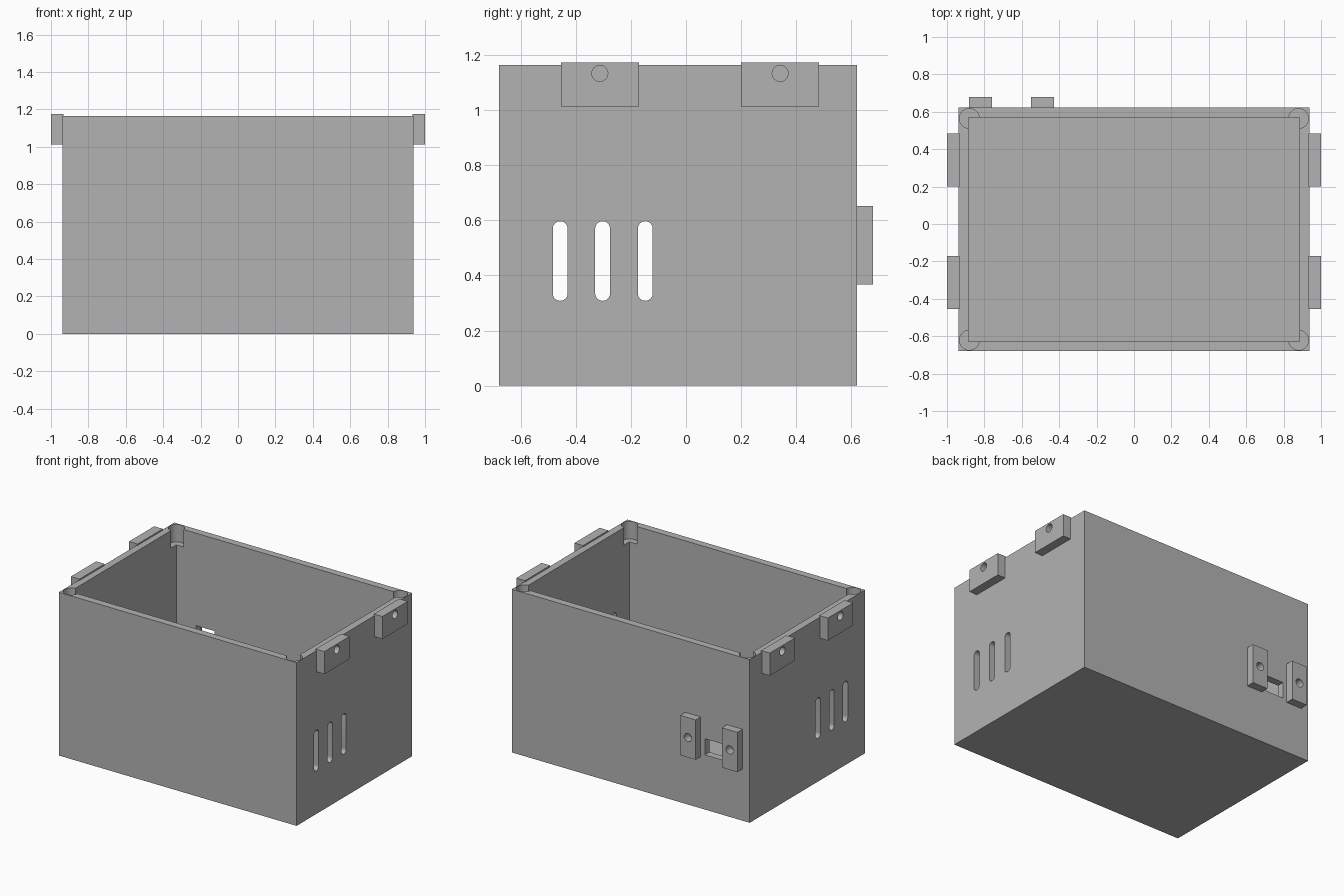
import bpy
from math import pi
from mathutils import Vector

if "Cube" in bpy.data.objects:
    bpy.data.objects.remove(bpy.data.objects["Cube"], do_unlink=True)

grey = bpy.data.materials.new("plain grey")
grey.use_nodes = True
COLOUR = (0.45, 0.45, 0.45, 1)
grey.diffuse_color = COLOUR
grey.node_tree.nodes["Principled BSDF"].inputs["Base Color"].default_value = COLOUR


def box(name, low, high):
    """Axis-aligned block between two corners."""
    low, high = Vector(low), Vector(high)
    bpy.ops.mesh.primitive_cube_add(size=1, location=(low + high) / 2)
    ob = bpy.context.object
    ob.name = name
    ob.scale = high - low
    bpy.ops.object.transform_apply(location=True, rotation=True, scale=True)
    ob.data.materials.append(grey)
    return ob


def rod(centre, radius, length, rotation=(0, 0, 0)):
    """Round cutter, along z unless rotated."""
    bpy.ops.mesh.primitive_cylinder_add(vertices=32, radius=radius, depth=length,
                                        location=centre, rotation=rotation)
    ob = bpy.context.object
    ob.name = "round_cutter"
    ob.data.materials.append(grey)
    return ob


def cut(target, cutter):
    """Subtract the cutter and throw it away."""
    cutter.hide_render = True
    mod = target.modifiers.new("cut", "BOOLEAN")
    mod.operation = "DIFFERENCE"
    mod.solver = "EXACT"
    mod.object = cutter
    bpy.ops.object.select_all(action="DESELECT")
    bpy.context.view_layer.objects.active = target
    target.select_set(True)
    bpy.ops.object.modifier_apply(modifier=mod.name)
    bpy.data.objects.remove(cutter, do_unlink=True)


def finish(ob):
    bpy.ops.object.select_all(action="DESELECT")
    bpy.context.view_layer.objects.active = ob
    ob.select_set(True)
    bpy.ops.object.shade_smooth_by_angle(angle=pi / 6)


ALONG_X = (0, pi / 2, 0)
ALONG_Y = (pi / 2, 0, 0)
HALF_X, FRONT, BACK, TOP, WALL = 0.938, -0.679, 0.622, 1.164, 0.052

# Open case with a hollow inside
case = box("case", (-HALF_X, FRONT, 0), (HALF_X, BACK, TOP))
cut(case, box("hollow_cutter", (-HALF_X + WALL, FRONT + WALL, WALL),
              (HALF_X - WALL, BACK - WALL, TOP + 0.2)))

# Round sockets in the four top corners
for x in (-0.88, 0.88):
    for y in (FRONT + 0.058, BACK - 0.058):
        cut(case, rod((x, y, TOP), 0.053, 0.25))

# Vent slots with round ends, through both side walls
SLOT_R, SLOT_LOW, SLOT_HIGH = 0.027, 0.335, 0.57
for y in (-0.457, -0.303, -0.148):
    cut(case, box("slot_cutter", (-1.1, y - SLOT_R, SLOT_LOW), (1.1, y + SLOT_R, SLOT_HIGH)))
    for z in (SLOT_LOW, SLOT_HIGH):
        cut(case, rod((0, y, z), SLOT_R, 2.2, ALONG_X))

# Cable opening in the back wall
cut(case, box("opening_cutter", (-0.73, BACK - 0.1, 0.39), (-0.585, BACK + 0.1, 0.505)))
finish(case)

# Side lugs at the rim, each with a screw hole
for side, label in ((1, "left"), (-1, "right")):
    for y, place in ((-0.313, "front"), (0.342, "back")):
        lug = box(f"{label}_{place}_lug", (min(side * 0.932, side), y - 0.142, 1.013),
                  (max(side * 0.932, side), y + 0.142, 1.174))
        cut(lug, rod((side, y, 1.134), 0.029, 0.3, ALONG_X))
        finish(lug)

# Back mounting blocks on either side of the opening
for x, label in ((-0.82, "outer"), (-0.49, "inner")):
    block = box(f"{label}_back_block", (x - 0.061, BACK - 0.006, 0.368), (x + 0.061, 0.679, 0.652))
    cut(block, rod((x, BACK, 0.51), 0.029, 0.3, ALONG_Y))
    finish(block)
